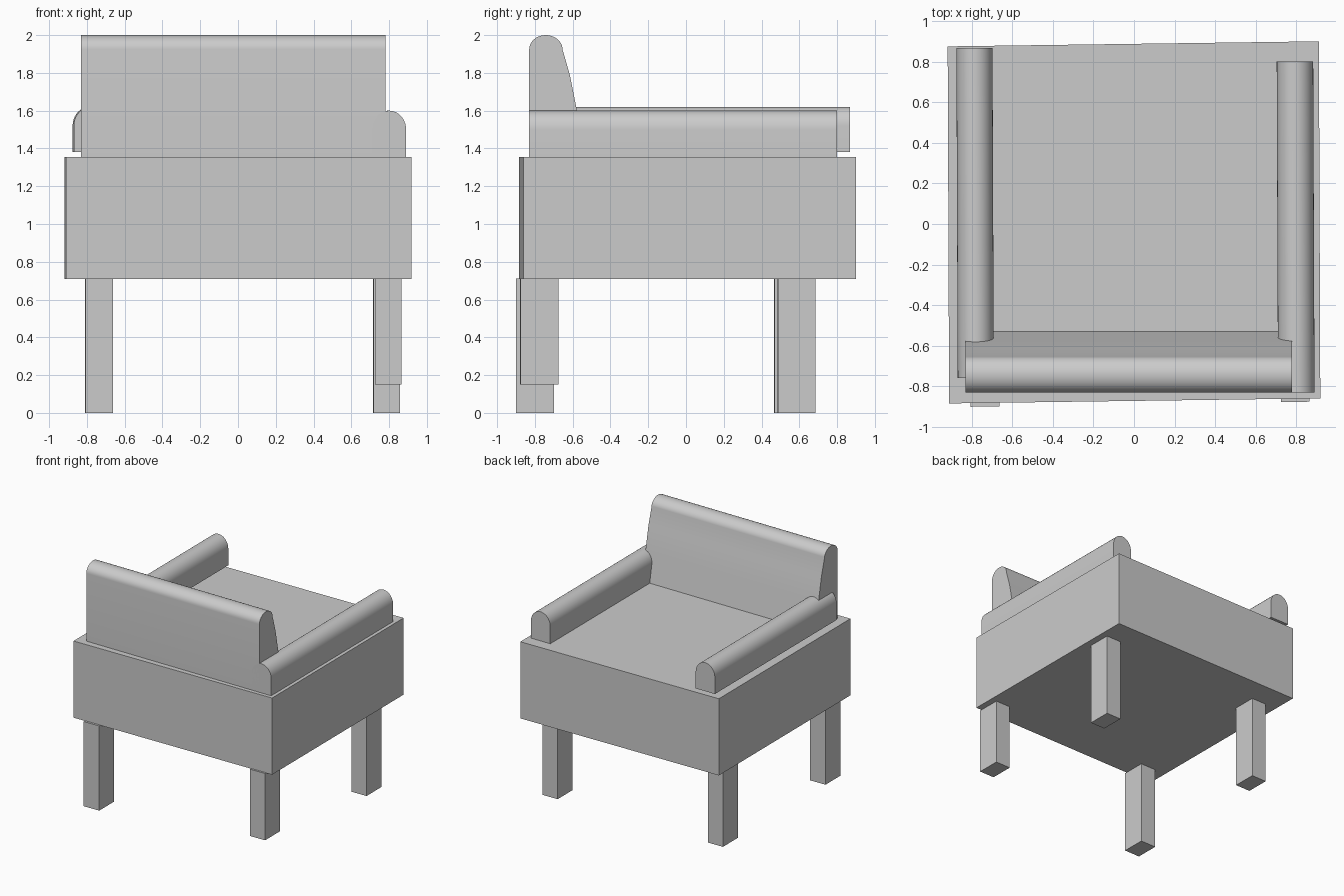
import bpy, bmesh, math
from mathutils import Matrix, Vector

cube = bpy.data.objects.get("Cube")
if cube:
    bpy.data.objects.remove(cube, do_unlink=True)

GREY = (0.6, 0.6, 0.6, 1)
grey = bpy.data.materials.new("plain_grey")
grey.use_nodes = True
grey.diffuse_color = GREY
grey.node_tree.nodes["Principled BSDF"].inputs["Base Color"].default_value = GREY

# Slight skew shared by the frame, legs and arms
SKEW = Matrix(((1, -0.004, 0), (0.0136, 1, 0), (0, 0, 1)))


def prism(name, outline, sweep, smooth=False):
    """Extrude a closed outline along the sweep vector."""
    bm = bmesh.new()
    face = bm.faces.new([bm.verts.new(p) for p in outline])
    new = bmesh.ops.extrude_face_region(bm, geom=[face])["geom"]
    bmesh.ops.translate(bm, vec=sweep, verts=[v for v in new if isinstance(v, bmesh.types.BMVert)])
    bmesh.ops.recalc_face_normals(bm, faces=bm.faces)
    mesh = bpy.data.meshes.new(name)
    bm.to_mesh(mesh)
    bm.free()
    mesh.materials.append(grey)
    obj = bpy.data.objects.new(name, mesh)
    bpy.context.collection.objects.link(obj)
    if smooth:
        bpy.ops.object.select_all(action='DESELECT')
        bpy.context.view_layer.objects.active = obj
        obj.select_set(True)
        bpy.ops.object.shade_smooth_by_angle(angle=math.radians(35))
    return obj


def box(name, centre, width, depth, bottom, top):
    """Upright box whose plan follows the skew."""
    corners = [(-1, -1), (1, -1), (1, 1), (-1, 1)]
    outline = []
    for sx, sy in corners:
        p = SKEW @ Vector((sx * width / 2, sy * depth / 2, 0))
        outline.append((centre[0] + p.x, centre[1] + p.y, bottom))
    return prism(name, outline, (0, 0, top - bottom))


def arch(centre, half_width, spring, top, steps=20):
    """Rounded top, from the positive side over to the negative side."""
    angles = [math.pi * i / steps for i in range(steps + 1)]
    return [(centre + half_width * math.cos(a), spring + (top - spring) * math.sin(a)) for a in angles]


def arm(name, centre, half_width, bottom, spring, top, back, front):
    """Round-topped armrest running along y."""
    section = [(centre - half_width, bottom), (centre + half_width, bottom)]
    section += arch(centre, half_width, spring, top)
    length = front - back
    prism(name, [(x, back, z) for x, z in section], (-0.004 * length, length, 0), True)


# Seat block
box("seat", (0, 0.008), 1.83, 1.76, 0.71, 1.355)

# Legs, the one at the left front being shorter
box("front_right_leg", (-0.735, -0.8), 0.145, 0.2, 0, 0.712)
box("front_left_leg", (0.795, -0.777), 0.14, 0.2, 0.15, 0.712)
box("rear_right_leg", (-0.74, 0.567), 0.14, 0.2, 0, 0.712)
box("rear_left_leg", (0.786, 0.585), 0.14, 0.2, 0, 0.712)

# Armrests
arm("left_arm", 0.80, 0.09, 1.354, 1.50, 1.60, -0.83, 0.80)
arm("right_arm", -0.78, 0.089, 1.38, 1.52, 1.62, -0.76, 0.867)

# Backrest with a rounded top and a sloping cushion side
profile = [(-0.83, 1.354), (-0.53, 1.354), (-0.577, 1.6), (-0.615, 1.79)]
profile += arch(-0.742, 0.088, 1.925, 2.0)
prism("backrest", [(-0.83, y, z) for y, z in profile], (1.61, 0, 0), True)
